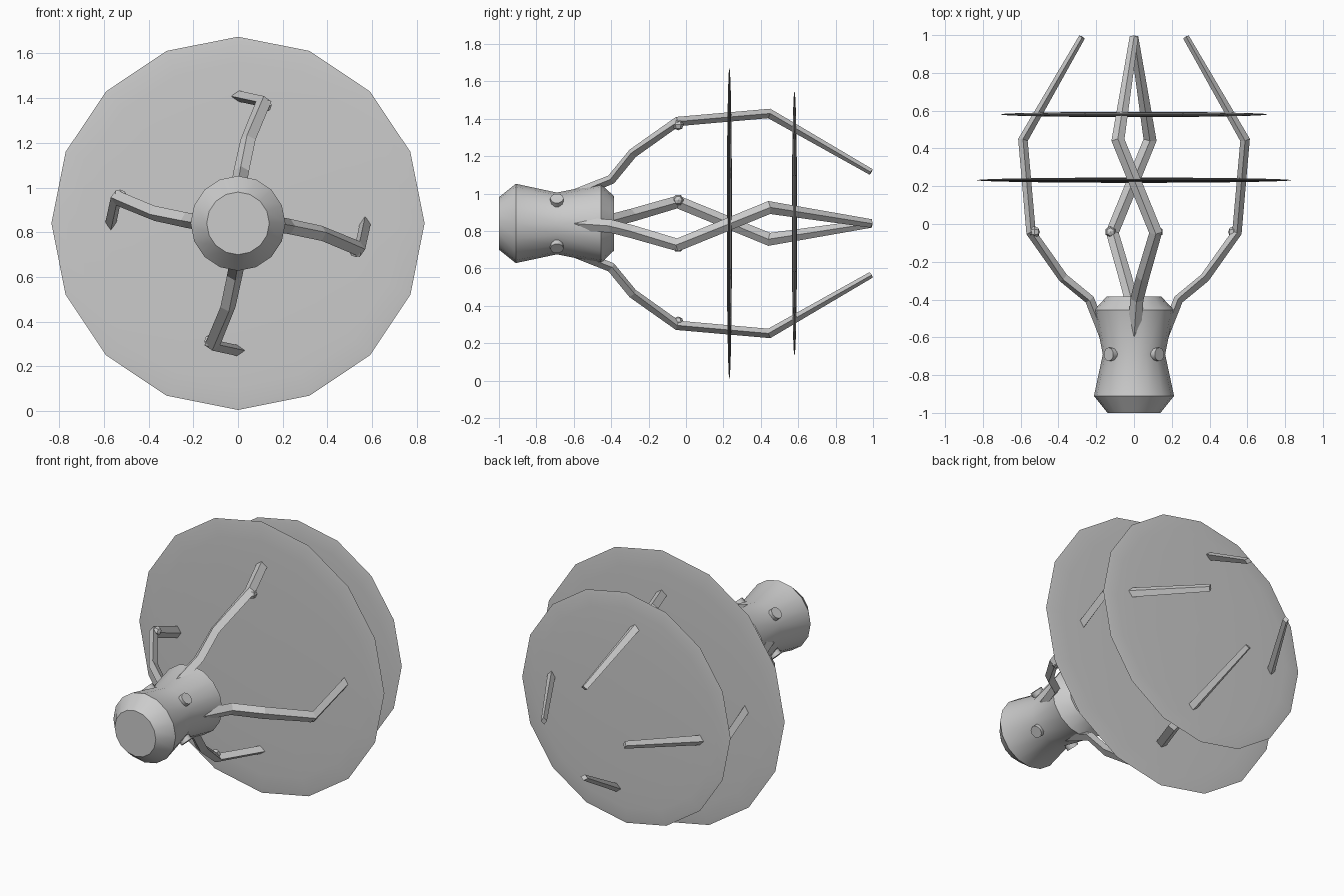
import bpy, bmesh, math
from mathutils import Vector, Matrix

if "Cube" in bpy.data.objects:
    bpy.data.objects.remove(bpy.data.objects["Cube"])

CENTRE = Vector((0, 0, 0.84))

grey = bpy.data.materials.new("plain grey")
grey.use_nodes = True
colour = (0.6, 0.6, 0.6, 1)
grey.diffuse_color = colour
grey.node_tree.nodes["Principled BSDF"].inputs["Base Color"].default_value = colour


def finish(bm, name, smooth_angle=None):
    """Turn a bmesh, built around the long axis, into a coloured object."""
    bmesh.ops.recalc_face_normals(bm, faces=bm.faces)
    mesh = bpy.data.meshes.new(name)
    bm.to_mesh(mesh)
    bm.free()
    obj = bpy.data.objects.new(name, mesh)
    bpy.context.collection.objects.link(obj)
    obj.location = CENTRE
    mesh.materials.append(grey)
    if smooth_angle:
        bpy.ops.object.select_all(action="DESELECT")
        obj.select_set(True)
        bpy.context.view_layer.objects.active = obj
        bpy.ops.object.shade_smooth_by_angle(angle=math.radians(smooth_angle))
    return obj


def skin(bm, rings):
    """Bridge successive rings of points and cap both ends."""
    loops = [[bm.verts.new(p) for p in ring] for ring in rings]
    n = len(loops[0])
    for a, b in zip(loops, loops[1:]):
        for i in range(n):
            j = (i + 1) % n
            bm.faces.new((a[i], a[j], b[j], b[i]))
    bm.faces.new(loops[0])
    bm.faces.new(loops[-1])


def lathe(name, profile, sides, smooth_angle):
    """Revolve (y, radius) pairs around the long axis."""
    bm = bmesh.new()
    angles = [math.tau * i / sides for i in range(sides)]
    skin(bm, [[(r * math.sin(a), y, r * math.cos(a)) for a in angles]
              for y, r in profile])
    return finish(bm, name, smooth_angle)


# Waisted hub with chamfered ends
lathe("hub", [(-1, 0.14), (-0.91, 0.212), (-0.69, 0.165),
              (-0.455, 0.212), (-0.385, 0.145)], 16, 29)

# Thin lens-shaped discs with sharp rims
for name, y, radius in (("large_disc", 0.232, 0.835), ("small_disc", 0.58, 0.71)):
    steps = [math.pi * k / 12 for k in range(13)]
    profile = [(y - 0.014 * math.cos(a), max(radius * math.sin(a), 0.01)) for a in steps]
    lathe(name, profile, 16, 40)

# Bent arms: distance along the axis, radius, sideways offset, thickness
PATH = [(-0.60, 0.155, 0, 1), (-0.40, 0.235, 0.015, 1), (-0.285, 0.375, 0.045, 1),
        (-0.045, 0.545, 0.115, 1), (0.445, 0.588, -0.085, 1), (0.99, 0.275, 0, 0.65)]
points = [Vector((t, y, r)) for y, r, t, s in PATH]


def arm(name, turn):
    bm = bmesh.new()
    rings = []
    for i, p in enumerate(points):
        before = (p - points[max(i - 1, 0)]).normalized()
        after = (points[min(i + 1, len(points) - 1)] - p).normalized()
        along = (before + after).normalized()
        side = along.cross(Vector((0, 0, 1))).normalized() * 0.035 * PATH[i][3]
        out = side.cross(along).normalized() * 0.026 * PATH[i][3]
        rings.append([turn @ (p + d) for d in (side, out, -side, -out)])
    skin(bm, rings)
    finish(bm, name)


for k, where in enumerate(("top", "left", "bottom", "right")):
    turn = Matrix.Rotation(k * math.pi / 2, 3, "Y")
    arm(where + "_arm", turn)

    # Small knuckle at the first bend of each arm
    bm = bmesh.new()
    bmesh.ops.create_uvsphere(bm, u_segments=6, v_segments=4, radius=0.03)
    bmesh.ops.translate(bm, verts=bm.verts, vec=(0.125, -0.042, 0.528))
    bmesh.ops.rotate(bm, verts=bm.verts, matrix=turn)
    finish(bm, where + "_knuckle")

    # Stud on the hub waist, halfway between the arms
    bm = bmesh.new()
    bmesh.ops.create_cone(bm, cap_ends=True, segments=10, radius1=0.036,
                          radius2=0.036, depth=0.08)
    bmesh.ops.translate(bm, verts=bm.verts, vec=(0, -0.69, 0.15))
    bmesh.ops.rotate(bm, verts=bm.verts,
                     matrix=turn @ Matrix.Rotation(math.pi / 4, 3, "Y"))
    finish(bm, where + "_stud", 40)
